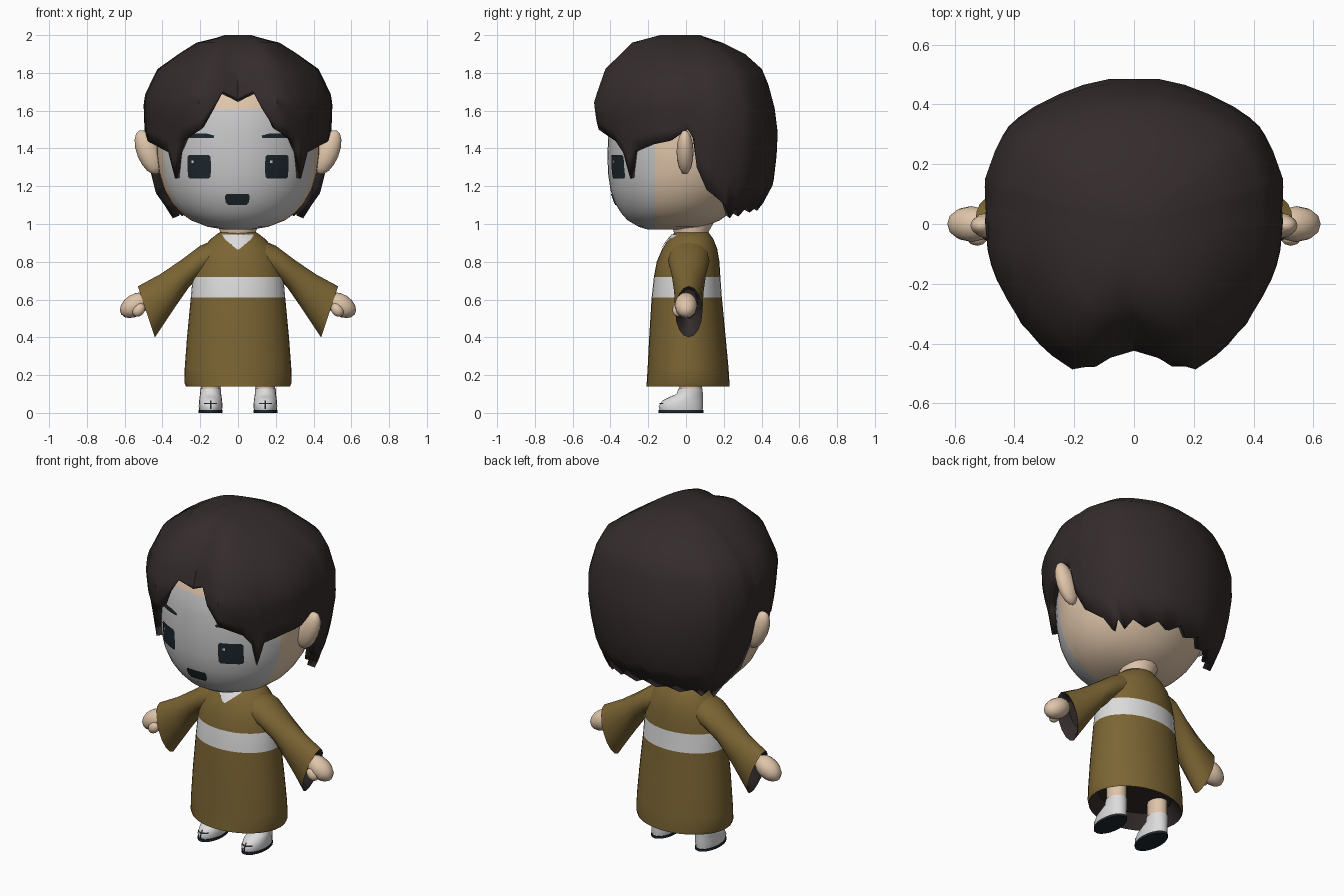
import bpy, bmesh, math
from mathutils import Matrix, Vector
from mathutils.bvhtree import BVHTree

if "Cube" in bpy.data.objects:
    bpy.data.objects.remove(bpy.data.objects["Cube"])


def material(name, rgb):
    m = bpy.data.materials.new(name)
    m.diffuse_color = (*rgb, 1)
    m.use_nodes = True
    m.node_tree.nodes["Principled BSDF"].inputs["Base Color"].default_value = m.diffuse_color
    return m


HAIR = material("dark_brown", (0.035, 0.025, 0.025))
SKIN = material("skin", (0.74, 0.56, 0.40))
FACE = material("pale_grey", (0.57, 0.57, 0.58))
WHITE = material("white_cloth", (0.72, 0.71, 0.71))
ROBE = material("olive_cloth", (0.20, 0.13, 0.034))
INK = material("navy_ink", (0.012, 0.020, 0.026))


def finish(name, bm, mats, mirror=False, angle=50):
    me = bpy.data.meshes.new(name)
    bm.to_mesh(me)
    bm.free()
    ob = bpy.data.objects.new(name, me)
    bpy.context.collection.objects.link(ob)
    for m in mats:
        me.materials.append(m)
    if mirror:
        ob.modifiers.new("mirror", 'MIRROR').use_mirror_merge = False
    bpy.ops.object.select_all(action='DESELECT')
    ob.select_set(True)
    bpy.context.view_layer.objects.active = ob
    bpy.ops.object.shade_smooth_by_angle(angle=math.radians(angle))
    return ob


def loft(rings, bands=None, caps=(0, 0)):
    """Skin closed rings of points; bands gives a material index per strip."""
    bm = bmesh.new()
    rows = [[bm.verts.new(p) for p in r] for r in rings]
    n = len(rows[0])
    for i, (a, b) in enumerate(zip(rows, rows[1:])):
        for j in range(n):
            k = (j + 1) % n
            f = bm.faces.new((a[j], a[k], b[k], b[j]))
            f.material_index = bands[i] if bands else 0
    bm.faces.new(rows[0][::-1]).material_index = caps[0]
    bm.faces.new(rows[-1]).material_index = caps[1]
    bmesh.ops.recalc_face_normals(bm, faces=bm.faces)
    return bm


def oval(z, hx, yf, yb, cx=0.0, n=32):
    """Horizontal oval ring with front and back limits."""
    return [(cx + hx * math.cos(t), (yf + yb) / 2 + (yb - yf) / 2 * math.sin(t), z)
            for t in (2 * math.pi * i / n for i in range(n))]


def slanted(top, bottom, hy, n=16):
    """Oval ring standing between two points of the xz plane."""
    t, b = Vector((top[0], 0, top[1])), Vector((bottom[0], 0, bottom[1]))
    c, h = (t + b) / 2, (t - b) / 2
    return [c + h * math.cos(a) + Vector((0, 0.015 + hy * math.sin(a), 0))
            for a in (2 * math.pi * i / n for i in range(n))]


def ball(name, centre, radii, tilt, mat):
    bm = bmesh.new()
    m = (Matrix.Translation(centre) @ Matrix.Rotation(math.radians(tilt), 4, 'Y')
         @ Matrix.Diagonal((*radii, 1)))
    bmesh.ops.create_uvsphere(bm, u_segments=12, v_segments=8, radius=1, matrix=m)
    return finish(name, bm, [mat], True)


def decal(name, host, rows, mat, mirror=False, cols=6, lift=0.005):
    """Thin painted plate laid on the front of host; rows are (z, x0, x1)."""
    me = host.data
    tree = BVHTree.FromPolygons([v.co for v in me.vertices],
                                [p.vertices[:] for p in me.polygons])
    bm = bmesh.new()
    grid = []
    for z, x0, x1 in rows:
        line = []
        for i in range(cols + 1):
            x = x0 + (x1 - x0) * i / cols
            hit = tree.ray_cast(Vector((x, -2, z)), Vector((0, 1, 0)))[0]
            line.append(bm.verts.new((x, (hit.y if hit else 0) - lift, z)))
        grid.append(line)
    for a, b in zip(grid, grid[1:]):
        for i in range(cols):
            bm.faces.new((a[i], a[i + 1], b[i + 1], b[i]))
    return finish(name, bm, [mat], mirror)


def lerp(table, x):
    for (x0, y0), (x1, y1) in zip(table, table[1:]):
        if x <= x1:
            return y0 + (y1 - y0) * max(0, x - x0) / (x1 - x0)
    return table[-1][1]


# Head: skin at the back, pale painted face in front
head_bm = loft([oval(*r, n=48) for r in (
    (0.97, 0.07, -0.20, 0.00), (0.985, 0.16, -0.25, 0.10), (1.02, 0.25, -0.31, 0.18),
    (1.06, 0.305, -0.345, 0.235), (1.11, 0.35, -0.375, 0.285), (1.18, 0.39, -0.40, 0.34),
    (1.27, 0.417, -0.413, 0.38), (1.37, 0.43, -0.416, 0.40), (1.50, 0.43, -0.41, 0.40),
    (1.61, 0.41, -0.39, 0.38), (1.72, 0.35, -0.34, 0.34), (1.84, 0.2, -0.2, 0.2))])
bmesh.ops.bisect_plane(head_bm, geom=head_bm.verts[:] + head_bm.edges[:] + head_bm.faces[:],
                       plane_co=(0, -0.165, 0), plane_no=(0, 1, 0))
for f in head_bm.faces:
    c = f.calc_center_median()
    f.material_index = int(c.y < -0.165 and c.z < 1.61)
head = finish("head", head_bm, [SKIN, FACE])

# Face paint
decal("eyes", head, [(1.24, 0.155, 0.255), (1.25, 0.145, 0.265), (1.30, 0.143, 0.267),
                     (1.355, 0.145, 0.268), (1.365, 0.155, 0.26)], INK, True)
decal("eyebrows", head, [(1.455, 0.13, 0.255), (1.468, 0.125, 0.265),
                         (1.48, 0.17, 0.26)], INK, True)
decal("mouth", head, [(1.10, -0.05, 0.045), (1.115, -0.065, 0.058), (1.145, -0.07, 0.062),
                      (1.16, -0.06, 0.055)], INK)
for side, x in (("left", -0.247), ("right", 0.17)):
    decal("eye_glint_" + side, head, [(1.322, x, x + 0.012), (1.336, x, x + 0.012)],
          WHITE, cols=1, lift=0.008)

# Ears
ball("ears", (0.475, -0.005, 1.38), (0.06, 0.045, 0.125), 22, SKIN)

# Hair shell: angle from the front -> plan radius, and -> hairline height
PLAN = [(0, .43), (23, .53), (56, .497), (74, .50), (96, .50), (107, .525),
        (127.5, .54), (150, .506), (180, .49)]
HEM = [(0, 1.66), (10, 1.70), (15, 1.61), (23, 1.50), (38, 1.44), (44, 1.38), (48.5, 1.24),
       (53, 1.38), (68, 1.42), (80, 1.44), (91, 1.50), (95, 1.45), (97, 1.30), (104, 1.18),
       (118, 1.10), (124, 1.03), (128, 1.09), (133, 1.04), (140, 1.09), (150, 1.06),
       (160, 1.10), (170, 1.07), (180, 1.11)]
# Height -> share of the plan radius, for front, side and back
FRONT = [(1.24, .86), (1.42, .87), (1.52, .96), (1.64, 1), (1.82, .88), (1.96, .61), (2, .30)]
SIDE = [(1.04, .80), (1.30, .93), (1.45, .98), (1.67, 1), (1.83, .84), (1.96, .44), (2, .10)]
BACK = [(1.04, .72), (1.10, .82), (1.20, .94), (1.45, 1), (1.68, .94), (1.82, .82),
        (1.93, .57), (2, .15)]


def hair_point(deg, z):
    a = abs(deg)
    w = math.cos(math.radians(a)) ** 2
    share = lerp(SIDE, z) * (1 - w) + lerp(FRONT if a < 90 else BACK, z) * w
    r = lerp(PLAN, a) * share
    return (r * math.sin(math.radians(deg)), -r * math.cos(math.radians(deg)), z)


half = sorted({a for a, _ in HEM} | {32, 60, 74, 107})
bm = bmesh.new()
columns = []
for deg in [-a for a in half[-2:0:-1]] + half:
    hem = lerp(HEM, abs(deg))
    heights = [2.0, 1.96, 1.90, 1.82, 1.74] + [1.74 + (hem - 1.74) * i / 5 for i in range(1, 6)]
    columns.append([bm.verts.new(hair_point(deg, z)) for z in heights])
crown = bm.verts.new((0, 0, 2.0))
for a, b in zip(columns, columns[1:] + columns[:1]):
    bm.faces.new((crown, a[0], b[0]))
    for i in range(len(a) - 1):
        bm.faces.new((a[i], a[i + 1], b[i + 1], b[i]))
bm.normal_update()
if sum(f.normal.dot(f.calc_center_median() - Vector((0, 0, 1.5))) for f in bm.faces) < 0:
    bmesh.ops.reverse_faces(bm, faces=bm.faces[:])
hair = finish("hair", bm, [HAIR], angle=40)
solid = hair.modifiers.new("thickness", 'SOLIDIFY')
solid.thickness, solid.offset = 0.045, -1

# Neck
finish("neck", loft([oval(0.90, 0.10, -0.06, 0.125, n=16), oval(0.96, 0.095, -0.065, 0.12, n=16),
                     oval(1.03, 0.12, -0.09, 0.16, n=16)]), [SKIN])

# Robe with dark lining and pale sash
robe = finish("robe", loft([oval(*r) for r in (
    (0.22, 0.22, -0.16, 0.17), (0.14, 0.275, -0.21, 0.23), (0.16, 0.284, -0.208, 0.23),
    (0.24, 0.282, -0.203, 0.225), (0.40, 0.27, -0.195, 0.21), (0.61, 0.25, -0.182, 0.19),
    (0.72, 0.24, -0.17, 0.182), (0.80, 0.22, -0.155, 0.177), (0.87, 0.19, -0.125, 0.165),
    (0.92, 0.145, -0.09, 0.145), (0.955, 0.10, -0.06, 0.12))],
    bands=[1, 0, 0, 0, 0, 2, 0, 0, 0, 0], caps=(1, 0)), [ROBE, HAIR, WHITE])
decal("collar", robe, [(0.865, -0.004, 0.004), (0.89, -0.035, 0.035), (0.92, -0.07, 0.07),
                       (0.945, -0.085, 0.085)], WHITE, lift=0.008)

# Wide hanging sleeves with dark openings
finish("sleeves", loft([slanted(*s) for s in (
    ((0.08, 0.935), (0.08, 0.76), 0.10), ((0.20, 0.885), (0.20, 0.72), 0.11),
    ((0.30, 0.81), (0.26, 0.665), 0.092), ((0.41, 0.735), (0.34, 0.55), 0.078),
    ((0.53, 0.67), (0.44, 0.40), 0.072), ((0.515, 0.655), (0.435, 0.43), 0.058),
    ((0.46, 0.66), (0.39, 0.50), 0.045))],
    bands=[0, 0, 0, 0, 1, 1], caps=(0, 1)), [ROBE, HAIR], True)

# Hands and thumbs
ball("hands", (0.545, 0.0, 0.57), (0.088, 0.06, 0.058), 33, SKIN)
ball("thumbs", (0.525, -0.045, 0.545), (0.04, 0.028, 0.03), 50, SKIN)

# Legs, socks and sandals
LEG_X = 0.145
finish("legs", loft([oval(z, 0.052, -0.035, 0.085, LEG_X, 16) for z in (0.10, 0.26)]),
       [SKIN], True)
feet = finish("socks", loft([oval(*r, LEG_X, 20) for r in (
    (0.012, 0.060, -0.138, 0.088), (0.035, 0.063, -0.145, 0.090), (0.065, 0.061, -0.125, 0.090),
    (0.085, 0.058, -0.085, 0.089), (0.10, 0.056, -0.05, 0.089), (0.13, 0.056, -0.04, 0.088))]),
    [WHITE], True)
finish("sandal_soles", loft([oval(z, 0.064, -0.145, 0.092, LEG_X, 20) for z in (0.0, 0.014)]),
       [INK], True)
decal("toe_straps", feet, [(z, 0.141, 0.149) for z in (0.02, 0.035, 0.05, 0.065)],
      INK, True, cols=1)
decal("cross_straps", feet, [(0.046, 0.11, 0.18), (0.053, 0.11, 0.18)], INK, True)
